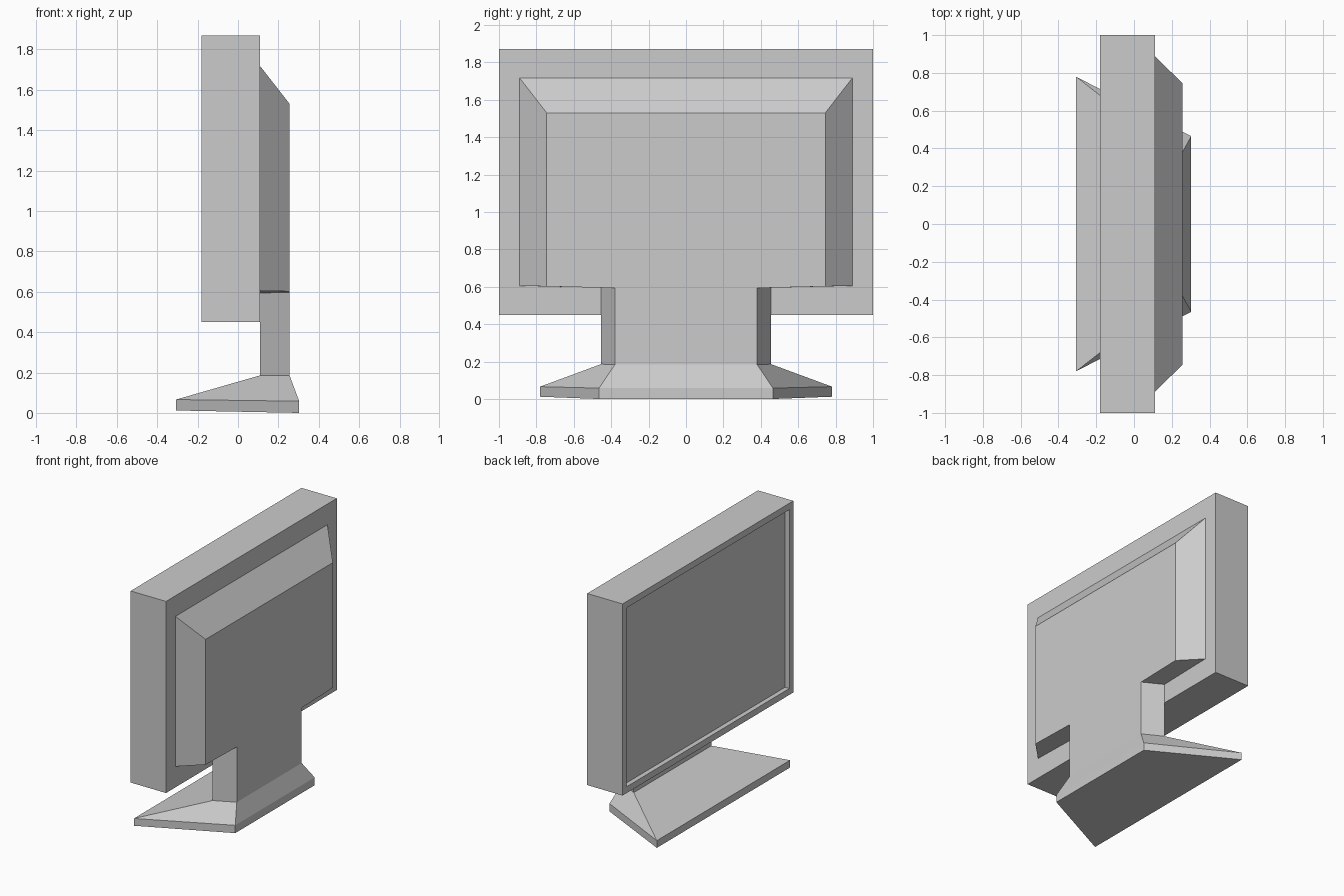
import bpy, bmesh

if "Cube" in bpy.data.objects:
    bpy.data.objects.remove(bpy.data.objects["Cube"])


def finish(name, bm):
    bmesh.ops.recalc_face_normals(bm, faces=bm.faces)
    mesh = bpy.data.meshes.new(name)
    bm.to_mesh(mesh)
    bm.free()
    obj = bpy.data.objects.new(name, mesh)
    bpy.context.collection.objects.link(obj)
    return obj


def mirror_y(half):
    """Close a half outline by mirroring it across y = 0."""
    return half + [(x, -y, z) for x, y, z in reversed(half)]


def loft(name, half_rings):
    """Skin a closed solid through mirrored half outlines."""
    bm = bmesh.new()
    rings = [[bm.verts.new(p) for p in mirror_y(h)] for h in half_rings]
    bm.faces.new(rings[0])
    bm.faces.new(rings[-1])
    for a, b in zip(rings, rings[1:]):
        n = len(a)
        for i in range(n):
            j = (i + 1) % n
            bm.faces.new((a[i], a[j], b[j], b[i]))
    return finish(name, bm)


# Screen housing: box with a recessed display panel on the -x side
X0, X1, Z0, Z1 = -0.18, 0.11, 0.45, 1.87
BEZEL, RECESS = 0.067, 0.035
bm = bmesh.new()
bmesh.ops.create_cube(bm, size=1)
bmesh.ops.scale(bm, vec=(X1 - X0, 2.0, Z1 - Z0), verts=bm.verts)
bmesh.ops.translate(bm, vec=((X0 + X1) / 2, 0, (Z0 + Z1) / 2), verts=bm.verts)
bm.normal_update()
panel = min(bm.faces, key=lambda f: f.calc_center_median().x)
bmesh.ops.inset_region(bm, faces=[panel], thickness=BEZEL)
panel = bmesh.ops.extrude_discrete_faces(bm, faces=[panel])["faces"][0]
bmesh.ops.translate(bm, vec=(RECESS, 0, 0), verts=panel.verts)
finish("screen_housing", bm)

# Rear cover flowing down into the neck, chamfered towards the back
rear_front = [(0.11, y, z) for y, z in
              [(0.89, 1.717), (0.89, 0.605), (0.455, 0.595), (0.455, 0.186)]]
rear_back = [(0.256, y, z) for y, z in
             [(0.745, 1.53), (0.745, 0.602), (0.38, 0.593), (0.38, 0.184)]]
loft("rear_cover_and_neck", [rear_front, rear_back])

# Wedge-shaped foot: underside, rim, and sloped top meeting the neck
loft("base", [
    [(-0.307, 0.78, 0.012), (0.303, 0.465, 0.0)],
    [(-0.307, 0.78, 0.066), (0.303, 0.465, 0.058)],
    [(0.11, 0.455, 0.186), (0.256, 0.38, 0.184)],
])
